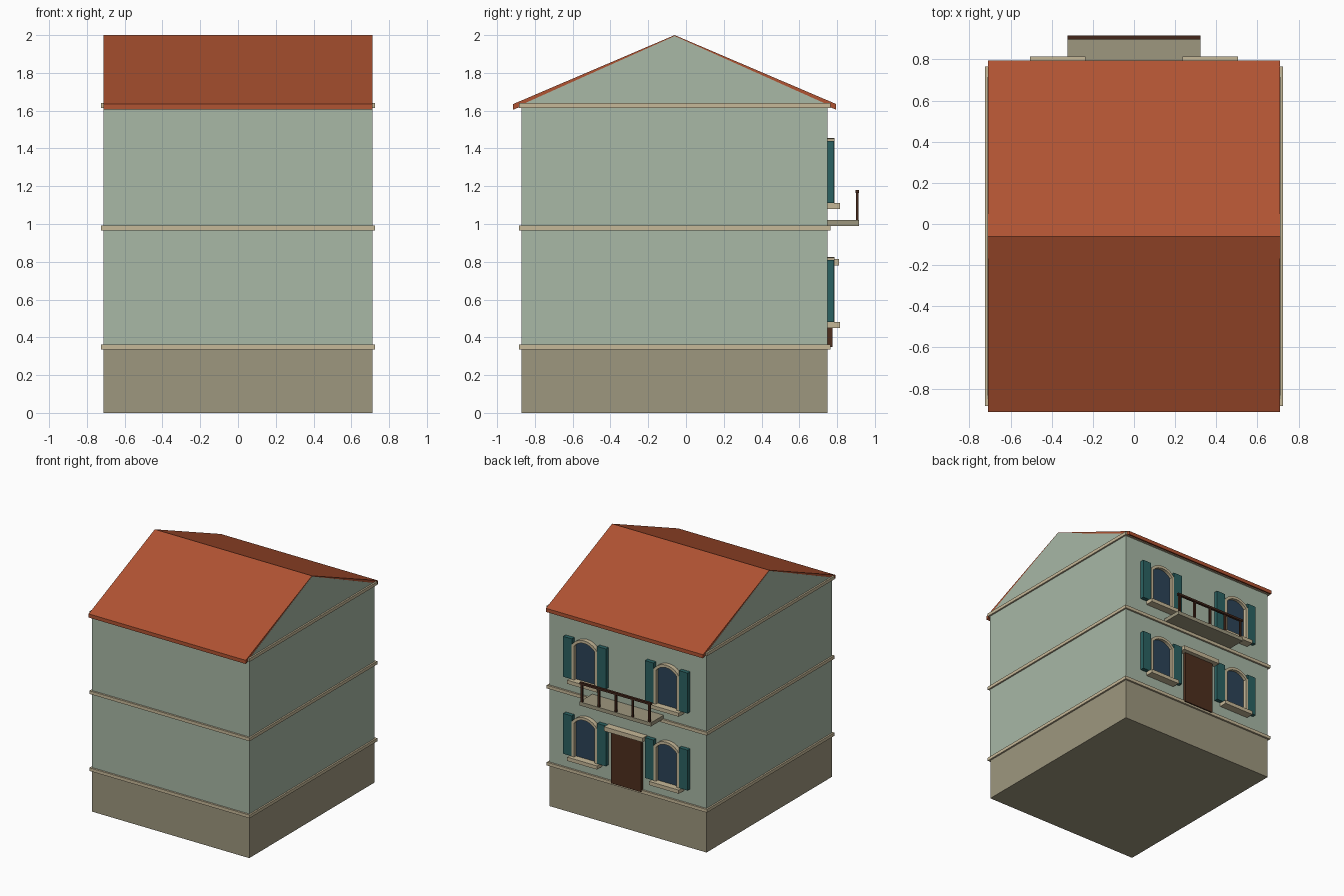
import bpy, bmesh, math
from mathutils import Vector

cube = bpy.data.objects.get("Cube")
if cube:
    bpy.data.objects.remove(cube, do_unlink=True)


def material(name, r, g, b):
    """Material from 0-255 display values, stored as linear."""
    lin = [((c / 255 + 0.055) / 1.055) ** 2.4 for c in (r, g, b)]
    m = bpy.data.materials.new(name)
    m.use_nodes = True
    m.diffuse_color = (*lin, 1)
    m.node_tree.nodes["Principled BSDF"].inputs["Base Color"].default_value = (*lin, 1)
    return m


WALL = material("sage plaster", 168, 184, 166)
STONE = material("base stone", 158, 151, 126)
TRIM = material("cream trim", 198, 184, 152)
ROOF = material("terracotta", 176, 83, 50)
TEAL = material("teal shutter", 43, 98, 98)
GLASS = material("dark blue glass", 44, 68, 88)
DOOR = material("door wood", 78, 47, 30)
RAIL = material("dark rail wood", 66, 38, 26)


def prism(name, outline, start, end, mat, axis="y"):
    """Extrude an outline along y (points are x, z) or x (points are y, z)."""
    bm = bmesh.new()
    place = (lambda a, b, d: (a, d, b)) if axis == "y" else (lambda a, b, d: (d, a, b))
    face = bm.faces.new([bm.verts.new(place(a, b, start)) for a, b in outline])
    ext = bmesh.ops.extrude_face_region(bm, geom=[face])
    moved = [v for v in ext["geom"] if isinstance(v, bmesh.types.BMVert)]
    shift = Vector((0, end - start, 0) if axis == "y" else (end - start, 0, 0))
    bmesh.ops.translate(bm, verts=moved, vec=shift)
    bmesh.ops.recalc_face_normals(bm, faces=bm.faces)
    mesh = bpy.data.meshes.new(name)
    bm.to_mesh(mesh)
    bm.free()
    mesh.materials.append(mat)
    obj = bpy.data.objects.new(name, mesh)
    bpy.context.collection.objects.link(obj)
    return obj


def box(name, x0, x1, y0, y1, z0, z1, mat):
    return prism(name, [(x0, z0), (x1, z0), (x1, z1), (x0, z1)], y0, y1, mat)


def arch(cx, half, spring, rise, steps=10):
    """Points of a shallow arch, from its +x foot to its -x foot."""
    radius = (half ** 2 + rise ** 2) / (2 * rise)
    sweep = math.asin(half / radius)
    angles = [sweep * (1 - 2 * i / steps) for i in range(steps + 1)]
    return [(cx + radius * math.sin(a), spring + rise - radius + radius * math.cos(a))
            for a in angles]


# House body
HALF, NEAR, FAR, MID = 0.711, -0.87, 0.75, -0.06
box("stone_base", -HALF, HALF, NEAR, FAR, 0, 0.345, STONE)
prism("walls", [(NEAR, 0.345), (FAR, 0.345), (FAR, 1.632), (MID, 1.995), (NEAR, 1.632)],
      -HALF - 0.001, HALF + 0.001, WALL, "x")

# Roof shell with shallow eaves
prism("roof", [(-0.915, 1.605), (-0.915, 1.635), (MID, 2.0), (0.795, 1.635),
               (0.795, 1.605), (MID, 1.97)], -HALF, HALF, ROOF, "x")

# Moulding bands at each floor
for label, z in (("lower", 0.335), ("middle", 0.965), ("upper", 1.615)):
    box(label + "_band", -0.725, 0.725, NEAR - 0.015, FAR + 0.015, z, z + 0.026, TRIM)

# Arched windows with shutters and sills
for floor, z in (("ground", 0.48), ("first", 1.11)):
    for side, cx in (("left", 0.37), ("right", -0.37)):
        tag = f"{floor}_{side}_"
        half, thick, spring = 0.115, 0.022, z + 0.285
        outer = [(cx + half, z)] + arch(cx, half, spring, 0.06) + [(cx - half, z)]
        inner = ([(cx + half - thick, z)] + arch(cx, half - thick, spring - 0.008, 0.046)
                 + [(cx - half + thick, z)])
        prism(tag + "window_frame", outer + inner[::-1], FAR, 0.785, TRIM)
        prism(tag + "window_glass", inner, FAR, 0.76, GLASS)
        box(tag + "sill", cx - 0.135, cx + 0.135, FAR, 0.815, z - 0.03, z, TRIM)
        for end, s in (("outer", 1), ("inner", -1)):
            d = s if cx > 0 else -s
            xs = sorted((cx + d * half, cx + d * 0.193))
            box(tag + end + "_shutter", *xs, FAR, 0.783, z, z + 0.33, TEAL)

# Door and its lintel
box("door", -0.135, 0.135, FAR, 0.775, 0.35, 0.78, DOOR)
box("door_lintel", -0.175, 0.175, FAR, 0.81, 0.78, 0.815, TRIM)

# Balcony
box("balcony_slab", -0.323, 0.323, FAR, 0.915, 0.99, 1.02, STONE)
box("balcony_rail", -0.323, 0.323, 0.897, 0.917, 1.163, 1.18, RAIL)
for i in range(5):
    x = -0.305 + i * 0.1525
    box(f"balcony_post_{i + 1}", x - 0.008, x + 0.008, 0.899, 0.914, 1.02, 1.165, RAIL)
